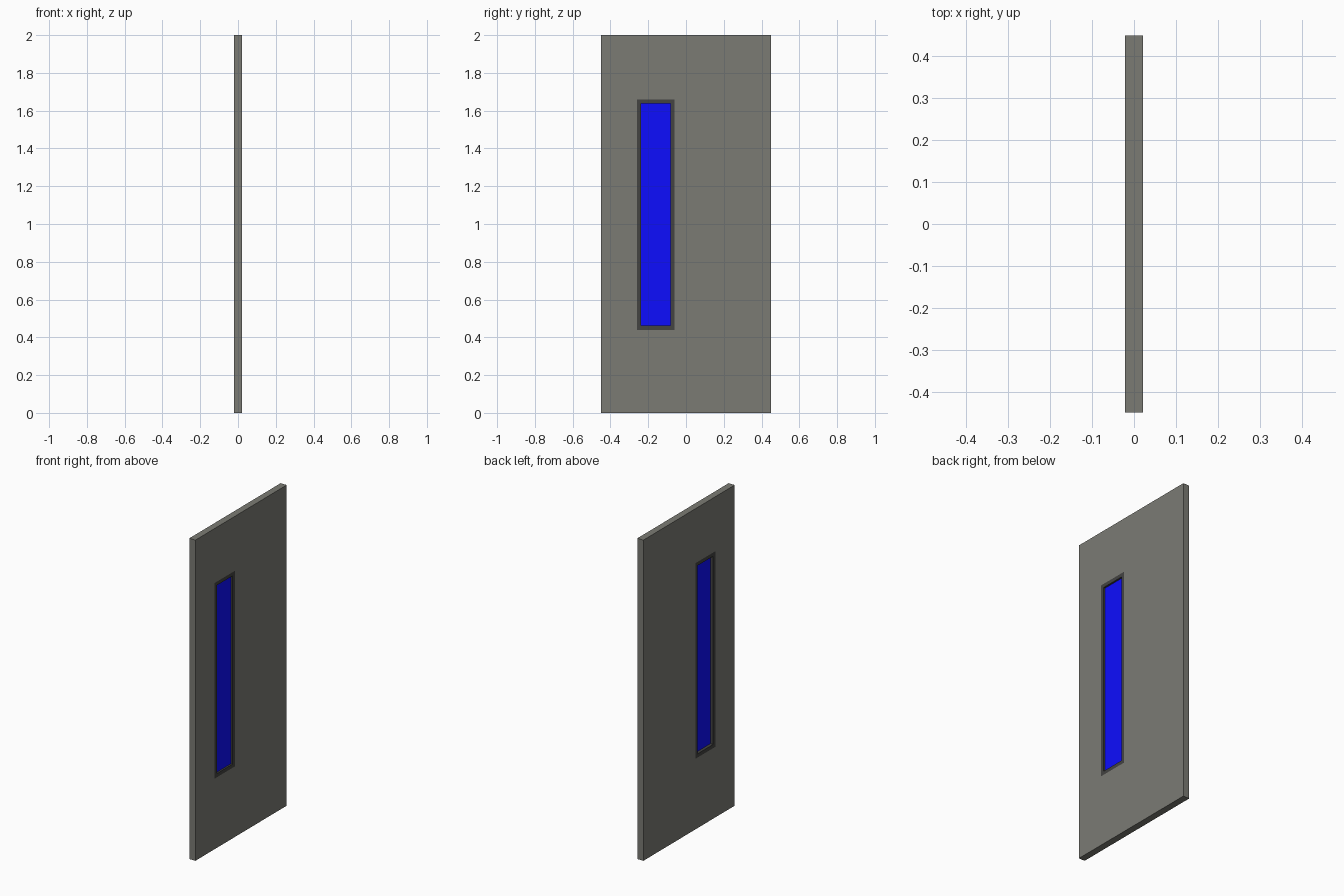
import bpy, bmesh

if "Cube" in bpy.data.objects:
    bpy.data.objects.remove(bpy.data.objects["Cube"])


def material(name, rgb):
    m = bpy.data.materials.new(name)
    m.diffuse_color = (*rgb, 1)
    m.use_nodes = True
    m.node_tree.nodes["Principled BSDF"].inputs["Base Color"].default_value = m.diffuse_color
    return m


def finish(name, bm, mat=None):
    bmesh.ops.recalc_face_normals(bm, faces=bm.faces)
    me = bpy.data.meshes.new(name)
    bm.to_mesh(me)
    bm.free()
    ob = bpy.data.objects.new(name, me)
    bpy.context.collection.objects.link(ob)
    if mat:
        me.materials.append(mat)
    return ob


def ring(name, outer, inner, x0, x1, mat=None):
    """Rectangular slab with a rectangular opening; rects are y0, y1, z0, z1."""
    bm = bmesh.new()

    def loop(r, x):
        y0, y1, z0, z1 = r
        return [bm.verts.new((x, y, z)) for y, z in ((y0, z0), (y1, z0), (y1, z1), (y0, z1))]

    loops = [loop(outer, x0), loop(outer, x1), loop(inner, x1), loop(inner, x0)]
    for a, b in zip(loops, loops[1:] + loops[:1]):
        for i in range(4):
            j = (i + 1) % 4
            bm.faces.new((a[i], a[j], b[j], b[i]))
    return finish(name, bm, mat)


def box(name, r, x0, x1, mat=None):
    y0, y1, z0, z1 = r
    bm = bmesh.new()
    bmesh.ops.create_cube(bm, size=1)
    for v in bm.verts:
        v.co = (x1 if v.co.x > 0 else x0, y1 if v.co.y > 0 else y0, z1 if v.co.z > 0 else z0)
    return finish(name, bm, mat)


opening = (-0.26, -0.062, 0.44, 1.66)
pane = (-0.238, -0.083, 0.463, 1.637)

# Door leaf with a tall off-centre opening
ring("door_leaf", (-0.45, 0.45, 0, 2), opening, -0.021, 0.021, material("leaf_grey", (0.198, 0.198, 0.175)))
# Dark trim lining the opening
ring("window_frame", opening, pane, -0.021, 0.021, material("trim_dark", (0.056, 0.056, 0.053)))
# Blue glass, recessed on both sides
box("window_glass", pane, -0.002, 0.01, material("glass_blue", (0.004, 0.004, 1.0)))
